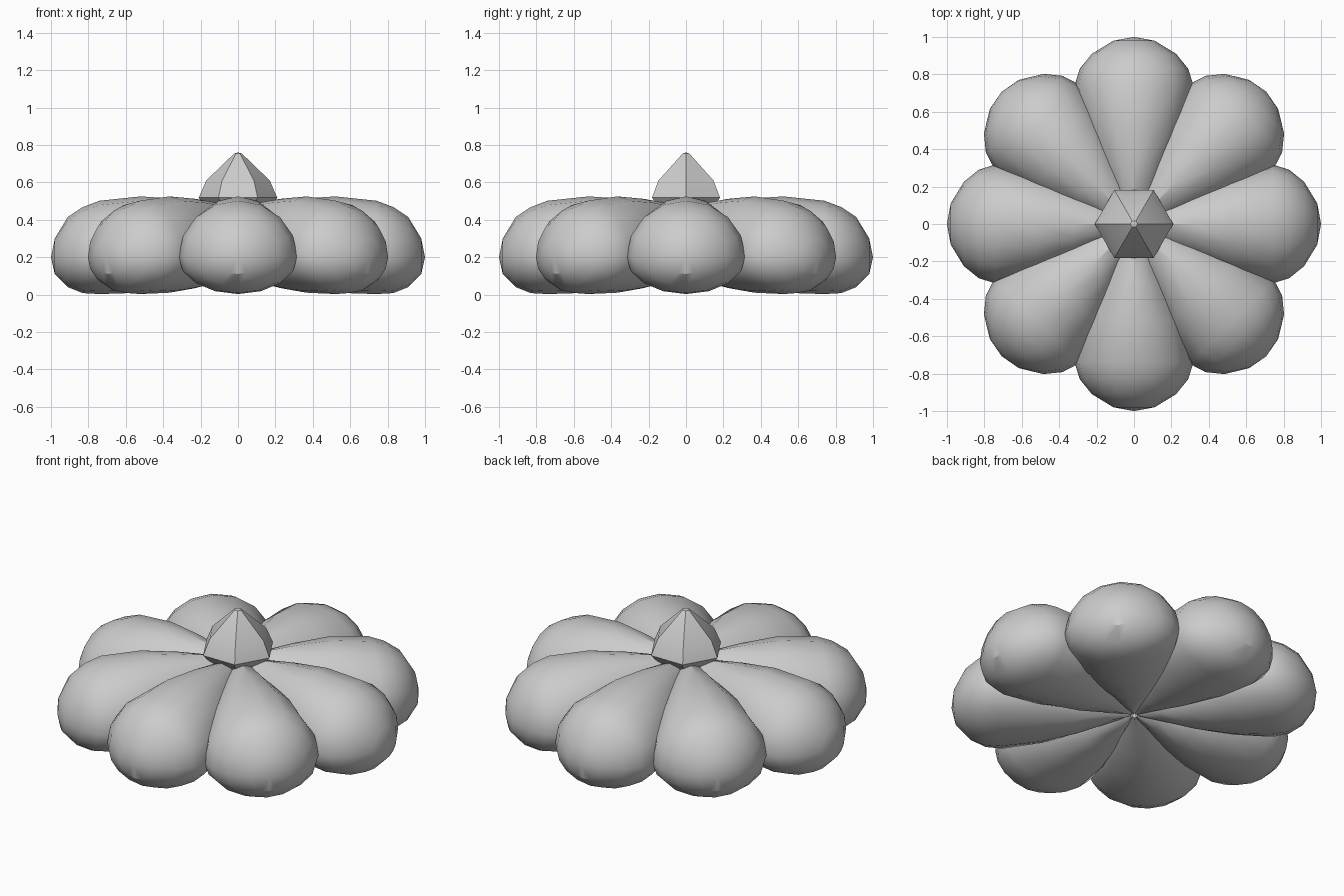
import bpy, bmesh, math

if "Cube" in bpy.data.objects:
    bpy.data.objects.remove(bpy.data.objects["Cube"])


def make_object(name, rings, start, end):
    """Skin a list of equal-length point rings, closed by a point at each end."""
    bm = bmesh.new()
    loops = [[bm.verts.new(p) for p in ring] for ring in rings]
    n = len(loops[0])
    for a, b in zip(loops, loops[1:]):
        for i in range(n):
            j = (i + 1) % n
            bm.faces.new((a[i], a[j], b[j], b[i]))
    for loop, tip in ((loops[0], start), (loops[-1], end)):
        v = bm.verts.new(tip)
        for i in range(n):
            bm.faces.new((loop[i], loop[(i + 1) % n], v))
    bmesh.ops.recalc_face_normals(bm, faces=bm.faces[:])
    for f in bm.faces:
        f.smooth = True
    # Keep the hard corners sharp
    for e in bm.edges:
        e.smooth = e.calc_face_angle(0) < math.radians(32)
    mesh = bpy.data.meshes.new(name)
    bm.to_mesh(mesh)
    bm.free()
    ob = bpy.data.objects.new(name, mesh)
    bpy.context.collection.objects.link(ob)
    return ob


# Lobe stations: radius, half width, bottom z, widest z, top z
stations = [
    (0.02, 0.06, 0.10, 0.27, 0.455),
    (0.15, 0.13, 0.075, 0.25, 0.49),
    (0.32, 0.20, 0.035, 0.23, 0.512),
    (0.52, 0.275, 0.01, 0.21, 0.525),
    (0.74, 0.318, 0.003, 0.20, 0.502),
    (0.83, 0.29, 0.008, 0.20, 0.468),
    (0.91, 0.225, 0.04, 0.20, 0.415),
    (0.98, 0.11, 0.11, 0.20, 0.30),
]
SIDES = 16
rings = []
for r, w, lo, mid, hi in stations:
    ring = []
    for k in range(SIDES):
        a = math.tau * k / SIDES
        s = math.sin(a)
        ring.append((r, w * math.cos(a), mid + s * ((hi - mid) if s > 0 else (mid - lo))))
    rings.append(ring)

# Eight overlapping lobes around the axis
lobe = make_object("lobe", rings, (0, 0, 0.28), (1.0, 0, 0.20))
for i in range(1, 8):
    copy = bpy.data.objects.new("lobe", lobe.data)
    copy.rotation_euler.z = math.tau * i / 8
    bpy.context.collection.objects.link(copy)

# Six-sided pointed stem cap, tapering in where it sinks between the lobes
profile = [(0.14, 0.44), (0.21, 0.518), (0.17, 0.61), (0.02, 0.755)]
stem = [[(r * math.cos(math.tau * k / 6), r * math.sin(math.tau * k / 6), z)
         for k in range(6)] for r, z in profile]
make_object("stem", stem, (0, 0, 0.42), (0, 0, 0.76))
